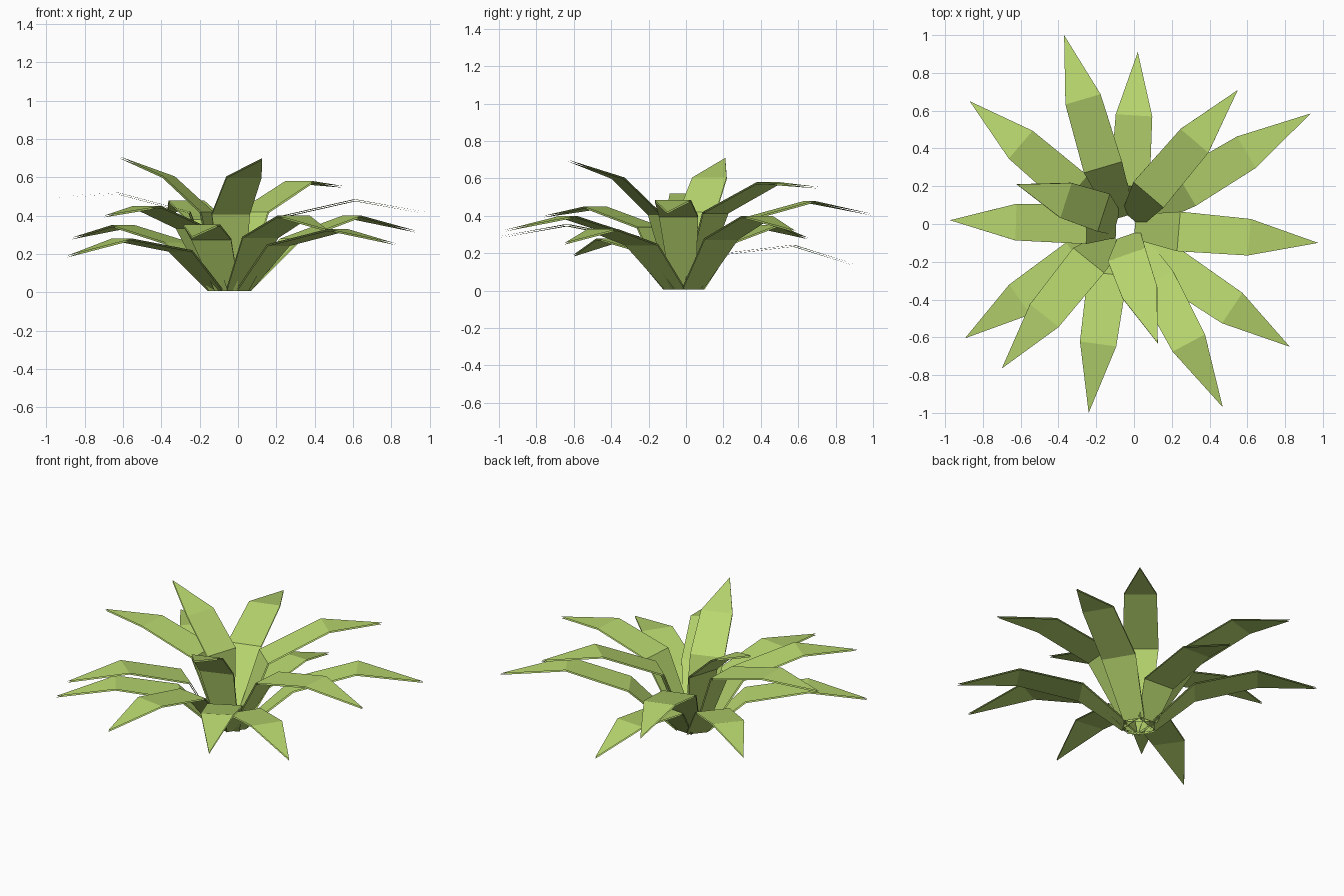
import bpy
from mathutils import Vector

if "Cube" in bpy.data.objects:
    bpy.data.objects.remove(bpy.data.objects["Cube"])

green = bpy.data.materials.new("leaf green")
green.diffuse_color = (0.48, 0.68, 0.158, 1)
green.use_nodes = True
green.node_tree.nodes["Principled BSDF"].inputs["Base Color"].default_value = green.diffuse_color

# Each leaf: height of its first bend, outer bend point, tip point
LEAVES = [
    (.38, (-.27, .66, .48), (-.37, 1.0, .41)),
    (.20, (.00, .575, .245), (.02, .91, .14)),
    (.42, (.32, .44, .58), (.55, .71, .555)),
    (.28, (.595, .38, .40), (.935, .585, .32)),
    (.40, (.61, -.07, .485), (.975, -.10, .42)),
    (.25, (.52, -.445, .33), (.825, -.65, .255)),
    (.29, (.29, -.63, .40), (.47, -.97, .325)),
    (.41, (.03, -.36, .605), (.125, -.63, .70)),
    (.28, (-.19, -.635, .355), (-.24, -1.0, .29)),
    (.34, (-.475, -.485, .45), (-.70, -.765, .40)),
    (.22, (-.605, -.40, .28), (-.895, -.605, .19)),
    (.42, (-.625, .01, .52), (-.975, .02, .50)),
    (.42, (-.36, .125, .605), (-.62, .21, .71)),
    (.26, (-.60, .42, .35), (-.87, .65, .285)),
]
HALF_WIDTHS = (.065, .105, .097)
ROOT = Vector((-.045, -.01, .012))


def leaf(i, bend_z, outer, tip):
    outer, tip = Vector(outer), Vector(tip)
    out = Vector((tip.x - outer.x, tip.y - outer.y, 0)).normalized()
    side = Vector((out.y, -out.x, 0))
    # The two upright leaves run back less far than the drooping ones
    upright = tip.z > .6
    inner = outer - out * (.21 if upright else .375)
    inner.z = bend_z
    base = ROOT + out * (.05 if bend_z > .37 else .085)
    verts = []
    for p, w in zip((base, inner, outer), HALF_WIDTHS):
        verts += [p - side * w, p + side * w]
    verts.append(tip)
    me = bpy.data.meshes.new("leaf")
    me.from_pydata(verts, [], [(0, 1, 3, 2), (2, 3, 5, 4), (4, 5, 6)])
    me.materials.append(green)
    ob = bpy.data.objects.new("leaf_%02d" % (i + 1), me)
    bpy.context.collection.objects.link(ob)
    # Thin upper and lower skins
    m = ob.modifiers.new("thickness", 'SOLIDIFY')
    m.thickness = .009
    m.offset = -1
    m.use_rim = False


for i, data in enumerate(LEAVES):
    leaf(i, *data)
